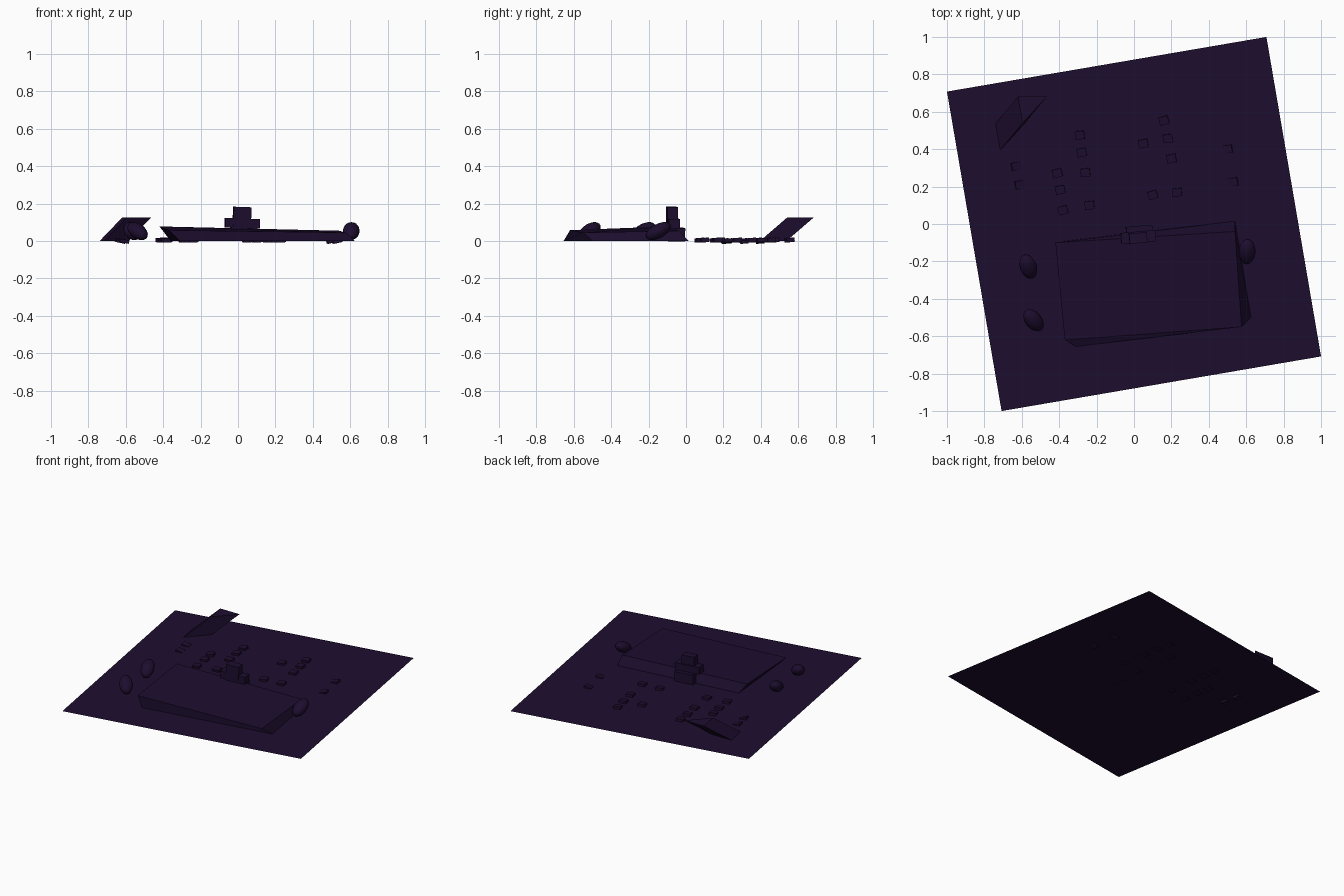
import bpy, bmesh
from math import radians
from mathutils import Matrix, Vector, Euler

if "Cube" in bpy.data.objects:
    bpy.data.objects.remove(bpy.data.objects["Cube"])

mat = bpy.data.materials.new("dark_purple")
mat.diffuse_color = (0.012, 0.004, 0.028, 1)
mat.use_nodes = True
mat.node_tree.nodes["Principled BSDF"].inputs["Base Color"].default_value = mat.diffuse_color


def finish(name, bm):
    bmesh.ops.recalc_face_normals(bm, faces=bm.faces)
    me = bpy.data.meshes.new(name)
    bm.to_mesh(me)
    bm.free()
    me.materials.append(mat)
    ob = bpy.data.objects.new(name, me)
    bpy.context.collection.objects.link(ob)
    return ob


def loft(name, bottom, top):
    """Solid between two matching outlines."""
    bm = bmesh.new()
    b = [bm.verts.new(p) for p in bottom]
    t = [bm.verts.new(p) for p in top]
    n = len(b)
    bm.faces.new(b[::-1])
    bm.faces.new(t)
    for i in range(n):
        j = (i + 1) % n
        bm.faces.new((b[i], b[j], t[j], t[i]))
    return finish(name, bm)


def box(name, centre, size, rot=(0, 0, 0)):
    bm = bmesh.new()
    m = Matrix.LocRotScale(Vector(centre), Euler([radians(a) for a in rot]), Vector(size))
    bmesh.ops.create_cube(bm, size=1, matrix=m)
    return finish(name, bm)


# Ground sheet: one turned square
bm = bmesh.new()
bm.faces.new([bm.verts.new((x, y, 0)) for x, y in
              ((-0.708, -1), (1, -0.708), (0.708, 1), (-1, 0.708))])
finish("ground", bm)

# Tilted slab
loft("slab",
     [(-0.36, -0.09, 0), (-0.31, -0.655, 0), (0.625, -0.5, 0), (0.54, 0.015, 0)],
     [(-0.42, -0.1, 0.078), (-0.37, -0.62, 0.058), (0.575, -0.55, 0.045), (0.54, -0.04, 0.055)])

# Block cross at the back of the slab
box("cross_post", (0.02, -0.075, 0.092), (0.095, 0.055, 0.18), (0, 2, 5))
box("cross_bar", (0.023, -0.07, 0.095), (0.185, 0.06, 0.05), (0, 2, 5))
box("cross_foot", (0.03, -0.055, 0.035), (0.14, 0.09, 0.07), (0, 2, 5))

# Half-buried leaning eggs
for i, (x, y, turn) in enumerate(((-0.565, -0.228, 20), (-0.537, -0.515, 40), (0.605, -0.148, -3))):
    bm = bmesh.new()
    m = Matrix.LocRotScale(Vector((x, y, 0.053)),
                           Euler((radians(28), 0, radians(turn))), Vector((0.045, 0.074, 0.038)))
    bmesh.ops.create_uvsphere(bm, u_segments=16, v_segments=10, radius=1, matrix=m)
    for f in bm.faces:
        f.smooth = True
    finish(f"egg_{i + 1}", bm)

# Leaning wedge in the back left corner
lean = Vector((-0.12, -0.145, -0.125))
top = [Vector(p) for p in ((-0.595, 0.54, 0.125), (-0.465, 0.682, 0.125), (-0.62, 0.682, 0.125))]
loft("leaning_wedge", [p + lean for p in top], top)

# Scattered paving stones
stones = ((-0.29, 0.475), (-0.28, 0.382), (-0.41, 0.272), (-0.26, 0.275), (-0.395, 0.183),
          (-0.38, 0.073), (-0.238, 0.1), (0.05, 0.43), (0.16, 0.553), (0.18, 0.457),
          (0.2, 0.35), (0.1, 0.155), (0.23, 0.17))
for i, (x, y) in enumerate(stones):
    box(f"stone_{i + 1}", (x, y, 0.005), (0.05, 0.044, 0.022), (4, -3, 6 + (i % 3) * 5))

# Stones almost sunk into the ground
for i, (x, y, r) in enumerate(((-0.63, 0.308, 12), (-0.61, 0.21, 12), (0.5, 0.4, -12), (0.53, 0.225, -12))):
    box(f"sunken_stone_{i + 1}", (x, y, 0.0), (0.05, 0.044, 0.018), (4, r, 10))
